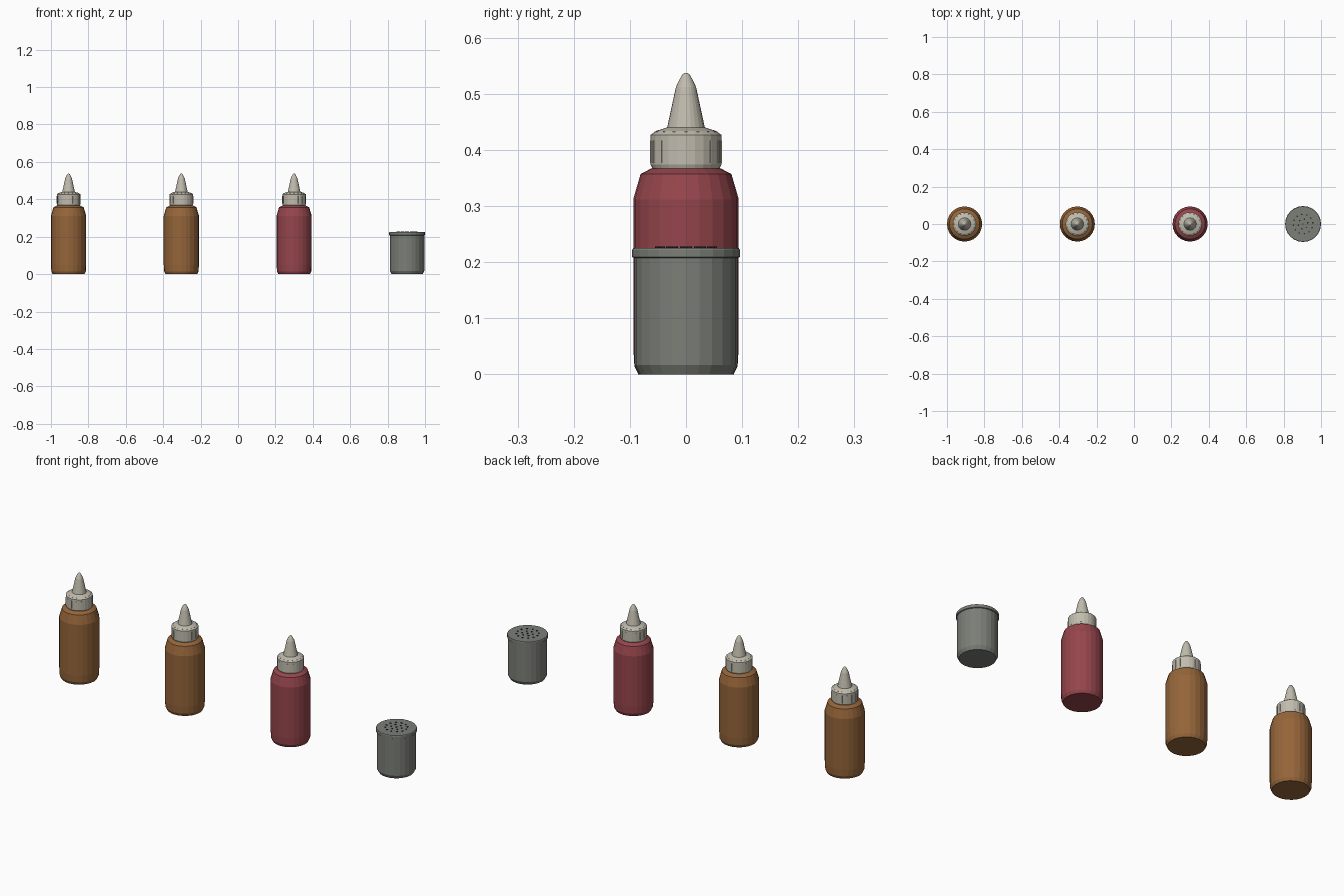
import bpy, bmesh
from math import sin, cos, pi
from mathutils import Matrix

old = bpy.data.objects.get("Cube")
if old:
    bpy.data.objects.remove(old, do_unlink=True)


def material(name, rgb):
    m = bpy.data.materials.new(name)
    m.use_nodes = True
    m.diffuse_color = (*rgb, 1)
    m.node_tree.nodes["Principled BSDF"].inputs["Base Color"].default_value = (*rgb, 1)
    return m


brown = material("mustard_brown", (0.30, 0.13, 0.042))
red = material("sauce_red", (0.30, 0.06, 0.072))
cream = material("nozzle_cream", (0.53, 0.50, 0.42))
grey = material("metal_grey", (0.20, 0.21, 0.185))
dark = material("hole_dark", (0.02, 0.02, 0.02))


def finish(name, bm, mat, x):
    bmesh.ops.recalc_face_normals(bm, faces=bm.faces)
    mesh = bpy.data.meshes.new(name)
    bm.to_mesh(mesh)
    bm.free()
    mesh.materials.append(mat)
    ob = bpy.data.objects.new(name, mesh)
    ob.location.x = x
    bpy.context.collection.objects.link(ob)


def lathe(name, profile, mat, x, sides=24):
    """Turn a list of (radius, height) into a capped solid."""
    bm = bmesh.new()
    rings = [[bm.verts.new((r * cos(2 * pi * i / sides), r * sin(2 * pi * i / sides), z))
              for i in range(sides)] for r, z in profile]
    for a, b in zip(rings, rings[1:]):
        for i in range(sides):
            j = (i + 1) % sides
            bm.faces.new((a[i], a[j], b[j], b[i]))
    bm.faces.new(rings[0])
    bm.faces.new(rings[-1])
    finish(name, bm, mat, x)


def ring_of_boxes(name, count, radius, z, size, mat, x):
    bm = bmesh.new()
    for i in range(count):
        place = (Matrix.Rotation(2 * pi * i / count, 4, 'Z')
                 @ Matrix.Translation((radius, 0, z))
                 @ Matrix.Diagonal((*size, 1)))
        bmesh.ops.create_cube(bm, size=1, matrix=place)
    finish(name, bm, mat, x)


def squeeze_bottle(label, x, mat):
    lathe(label + "_body", [(0.085, 0), (0.092, 0.015), (0.094, 0.05), (0.094, 0.312),
                            (0.081, 0.357), (0.062, 0.367)], mat, x)
    lathe(label + "_collar", [(0.058, 0.362), (0.063, 0.374), (0.063, 0.427),
                              (0.053, 0.434), (0.034, 0.44)], cream, x)
    lathe(label + "_nozzle", [(0.034, 0.438), (0.018, 0.512), (0.012, 0.525),
                              (0.006, 0.535), (0.003, 0.537)], cream, x)
    # Grip ribs round the collar
    ring_of_boxes(label + "_grip_ribs", 16, 0.062, 0.397, (0.004, 0.004, 0.04), cream, x)
    # Small nubs on the collar shoulder
    ring_of_boxes(label + "_shoulder_nubs", 16, 0.054, 0.43, (0.004, 0.005, 0.006), cream, x)


squeeze_bottle("left_out_bottle", -0.906, brown)
squeeze_bottle("middle_bottle", -0.303, brown)
squeeze_bottle("red_bottle", 0.30, red)

# Shaker
SX = 0.904
lathe("shaker_body", [(0.083, 0), (0.092, 0.017), (0.092, 0.212)], grey, SX)
lathe("shaker_lid", [(0.092, 0.207), (0.096, 0.209), (0.096, 0.222), (0.094, 0.225)], grey, SX)

# Shaker holes, as thin discs in rings
bm = bmesh.new()
for count, radius in ((1, 0), (6, 0.026), (12, 0.052)):
    for i in range(count):
        a = 2 * pi * (i + 0.25) / count
        bmesh.ops.create_cone(bm, cap_ends=True, segments=8, radius1=0.004, radius2=0.004,
                              depth=0.004,
                              matrix=Matrix.Translation((radius * cos(a), radius * sin(a), 0.2255)))
finish("shaker_holes", bm, dark, SX)
